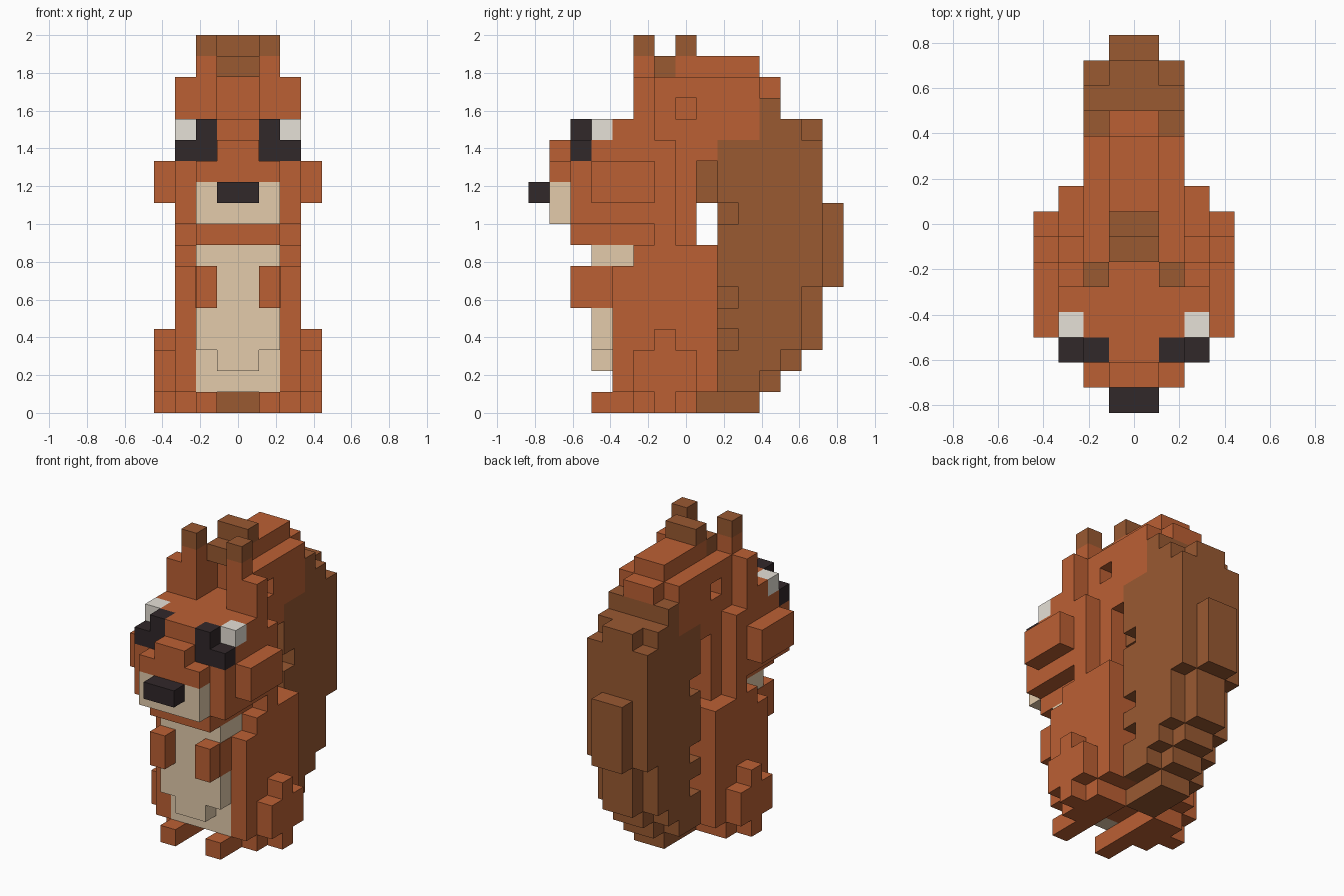
import bpy
import bmesh
from mathutils import Matrix, Vector

if "Cube" in bpy.data.objects:
    bpy.data.objects.remove(bpy.data.objects["Cube"], do_unlink=True)

# One block is a ninth of a unit; x is counted from the middle,
# y from the nose tip, z from the ground
UNIT = 1 / 9
Y_MIDDLE = 7.5


def make_material(name, colour):
    mat = bpy.data.materials.new(name)
    mat.use_nodes = True
    rgba = (*colour, 1)
    mat.diffuse_color = rgba
    shader = mat.node_tree.nodes["Principled BSDF"]
    shader.inputs["Base Color"].default_value = rgba
    shader.inputs["Roughness"].default_value = 0.9
    return mat


orange = make_material("orange_fur", (0.50, 0.117, 0.034))
brown = make_material("brown_fur", (0.32, 0.10, 0.031))
cream = make_material("cream_fur", (0.77, 0.60, 0.41))
dark = make_material("dark_eye_and_nose", (0.031, 0.021, 0.023))
light = make_material("eye_white", (0.79, 0.75, 0.68))


def add_block(bm, x, y, z):
    low = Vector((x[0], y[0] - Y_MIDDLE, z[0])) * UNIT
    high = Vector((x[1], y[1] - Y_MIDDLE, z[1])) * UNIT
    place = Matrix.Translation((low + high) / 2) @ Matrix.Diagonal((*(high - low), 1))
    bmesh.ops.create_cube(bm, size=1, matrix=place)


def finish(bm, name, mat):
    mesh = bpy.data.meshes.new(name)
    bm.to_mesh(mesh)
    bm.free()
    mesh.materials.append(mat)
    obj = bpy.data.objects.new(name, mesh)
    bpy.context.collection.objects.link(obj)


def centre_part(name, mat, *blocks):
    """Blocks given as half width, y range, z range."""
    bm = bmesh.new()
    for half, y, z in blocks:
        add_block(bm, (-half, half), y, z)
    finish(bm, name, mat)


def paired_part(name, mat, *blocks):
    """Blocks given as x range, y range, z range, repeated on both sides."""
    for side, sign in (("left", 1), ("right", -1)):
        bm = bmesh.new()
        for x, y, z in blocks:
            add_block(bm, sorted(sign * v for v in x), y, z)
        finish(bm, side + "_" + name, mat)


# Body and belly
centre_part("body", orange, (2, (5, 9), (1, 8)))
paired_part("flank", orange,
            ((2, 3), (4, 9), (1, 7)),
            ((2, 3), (5, 9), (7, 8)))
centre_part("belly", cream,
            (2, (4, 5), (1, 8)),
            (2, (3, 4), (3, 8)),
            (1, (3, 4), (2, 3)))

# Limbs
paired_part("arm", orange,
            ((1, 2), (2, 3), (5, 7)),
            ((1, 2.02), (2.9, 4), (5, 7)))
paired_part("foot", orange,
            ((1, 2), (3, 8), (0, 1)),
            ((2, 3), (5, 8), (0, 1)))
paired_part("haunch", orange,
            ((3, 4), (5, 8), (1, 3)),
            ((3, 4), (6, 7), (3, 4)),
            ((3, 4), (6, 7), (0, 1)))

# Head and muzzle
centre_part("head", orange,
            (3, (2, 7), (9, 12)),
            (2, (2, 6), (8, 9)),
            (3, (6, 7), (8, 9)),
            (2, (7, 8), (8, 14)),
            (3, (3, 7), (12, 13)),
            (2, (3, 4), (13, 14)),
            (3, (4, 6), (13, 14)),
            (2, (6, 7), (13, 14)),
            (1, (2, 3), (12, 14)))
centre_part("muzzle_top", orange,
            (2, (1, 2), (11, 12)),
            (1, (1, 2), (12, 13)))
centre_part("muzzle", cream, (2, (1, 2), (9, 11)))
centre_part("nose", dark, (1, (0, 1), (10, 11)))
paired_part("cheek", orange, ((3, 4), (3, 6), (10, 12)))

# Eyes
paired_part("eye", dark,
            ((1, 2), (2, 3), (12, 14)),
            ((2, 3), (2, 3), (12, 13)))
paired_part("eye_white", light, ((2, 3), (3, 4), (13, 14)))

# Ears
paired_part("ear", orange,
            ((1, 3), (5, 6), (14, 16)),
            ((1, 2), (6, 7), (14, 16)),
            ((1, 2), (5, 6), (16, 17)))
paired_part("ear_tip", brown, ((1, 2), (5, 6), (17, 18)))

# Tail, rising behind the back and curling forward over the head
centre_part("tail_base", brown,
            (1, (8, 11), (0, 1)),
            (2, (10, 11), (1, 2)),
            (1, (11, 12), (1, 2)),
            (2, (10, 12), (2, 3)),
            (1, (12, 13), (2, 3)))
centre_part("tail", brown,
            (2, (10, 13), (3, 13)),
            (1, (13, 14), (3, 6)),
            (2, (13, 14), (6, 13)),
            (2, (11, 13), (13, 14)),
            (1, (13, 14), (13, 14)),
            (2, (11, 12), (14, 15)),
            (1, (14, 15), (6, 10)))
centre_part("tail_front_edge", brown,
            (1, (9, 10), (1, 10)),
            (1, (8, 9), (10, 12)),
            (2, (9, 10), (10, 13)))
paired_part("tail_tuft", brown,
            ((1, 2), (9, 10), (1, 3)),
            ((1, 2), (9, 10), (4, 5)),
            ((1, 2), (9, 10), (6, 9)))
centre_part("tail_curl", orange,
            (2, (8, 9), (12, 13)),
            (2, (8, 11), (13, 16)),
            (1, (7, 8), (14, 15)),
            (2, (7, 8), (15, 16)),
            (1, (7, 11), (16, 17)),
            (1, (11, 12), (15, 16)))
centre_part("tail_tip", brown,
            (1, (6, 7), (16, 17)),
            (1, (7, 8), (17, 18)))
